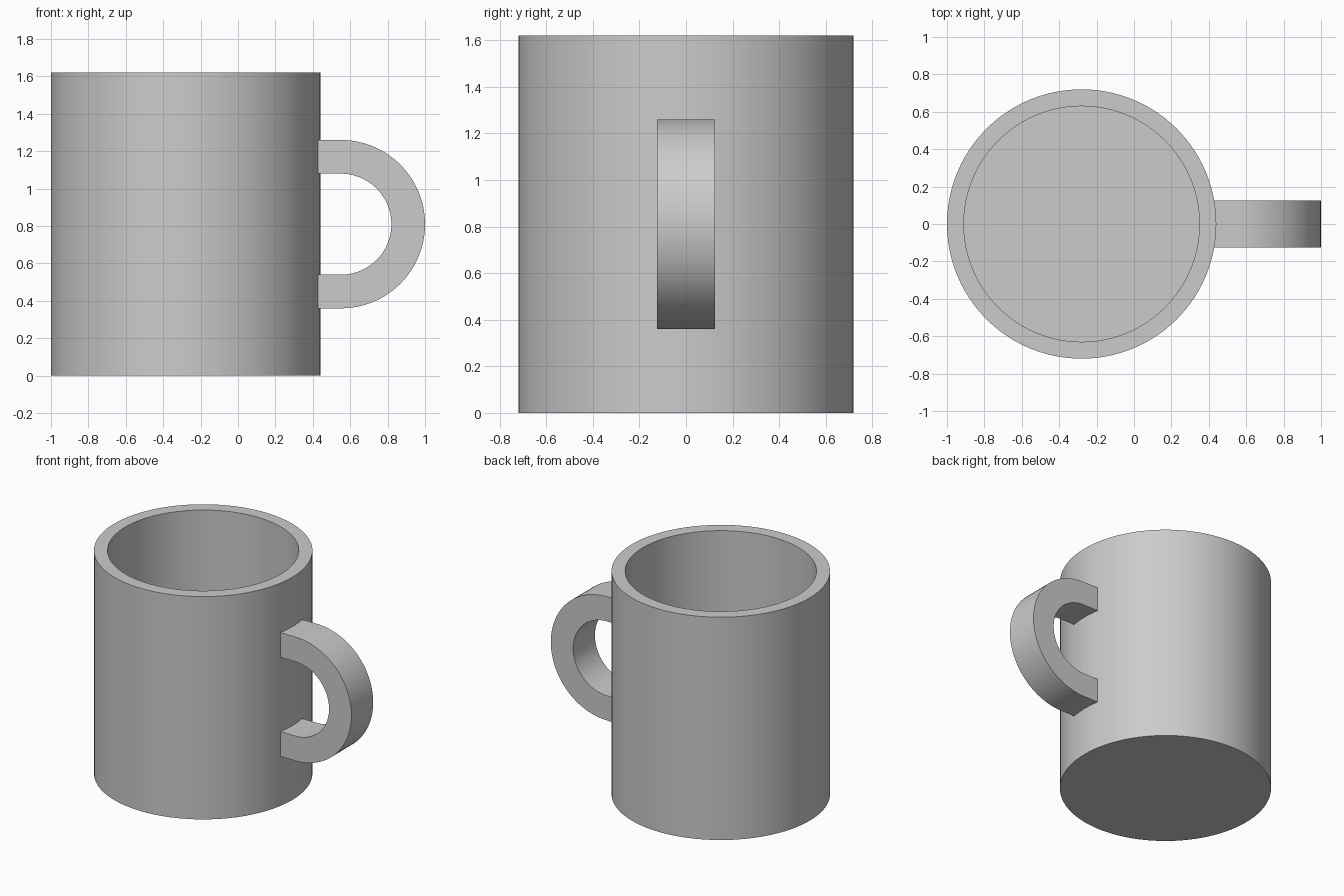
import bpy
import bmesh
import math

cube = bpy.data.objects.get("Cube")
if cube:
    bpy.data.objects.remove(cube, do_unlink=True)

# Material
GREY = (0.6, 0.6, 0.6, 1.0)
grey = bpy.data.materials.new("plain grey")
grey.use_nodes = True
grey.diffuse_color = GREY
grey.node_tree.nodes["Principled BSDF"].inputs["Base Color"].default_value = GREY

# Main dimensions
CUP_X, RADIUS, HEIGHT, WALL = -0.28, 0.72, 1.62, 0.09
HANDLE_X, HANDLE_Z = 0.55, HEIGHT / 2
HANDLE_OUTER, HANDLE_INNER, HANDLE_WIDTH = 0.45, 0.27, 0.25
HANDLE_ROOT = 0.39


def finish(name, bm):
    """Turn a bmesh into a smooth object with sharp edges kept."""
    bmesh.ops.recalc_face_normals(bm, faces=bm.faces)
    mesh = bpy.data.meshes.new(name)
    bm.to_mesh(mesh)
    bm.free()
    mesh.materials.append(grey)
    obj = bpy.data.objects.new(name, mesh)
    bpy.context.collection.objects.link(obj)
    bpy.ops.object.select_all(action='DESELECT')
    obj.select_set(True)
    bpy.context.view_layer.objects.active = obj
    bpy.ops.object.shade_smooth_by_angle(angle=math.radians(30))
    return obj


def ring(bm, radius, z, sides=96):
    turn = math.tau / sides
    return [bm.verts.new((radius * math.cos(i * turn), radius * math.sin(i * turn), z))
            for i in range(sides)]


# Cup body: outer wall, rim, inner wall, closed by a base and a floor
bm = bmesh.new()
profile = [(RADIUS, 0), (RADIUS, HEIGHT), (RADIUS - WALL, HEIGHT), (RADIUS - WALL, WALL)]
rings = [ring(bm, r, z) for r, z in profile]
for low, high in zip(rings, rings[1:]):
    for i in range(len(low)):
        bm.faces.new((low[i - 1], low[i], high[i], high[i - 1]))
bm.faces.new(rings[0])
bm.faces.new(rings[-1])
cup = finish("cup_body", bm)
cup.location.x = CUP_X

# Handle: rectangular section swept along a straight, a half circle and a straight
STEPS = 48
stations = [(HANDLE_ROOT, math.pi / 2)]
stations += [(HANDLE_X, math.pi / 2 - math.pi * i / STEPS) for i in range(STEPS + 1)]
stations += [(HANDLE_ROOT, -math.pi / 2)]
bm = bmesh.new()
half = HANDLE_WIDTH / 2
corners = [(HANDLE_OUTER, -half), (HANDLE_OUTER, half), (HANDLE_INNER, half), (HANDLE_INNER, -half)]
sections = [[bm.verts.new((x + r * math.cos(a), y, HANDLE_Z + r * math.sin(a))) for r, y in corners]
            for x, a in stations]
for s, t in zip(sections, sections[1:]):
    for i in range(4):
        bm.faces.new((s[i - 1], s[i], t[i], t[i - 1]))
bm.faces.new(sections[0])
bm.faces.new(sections[-1])
finish("handle", bm)
